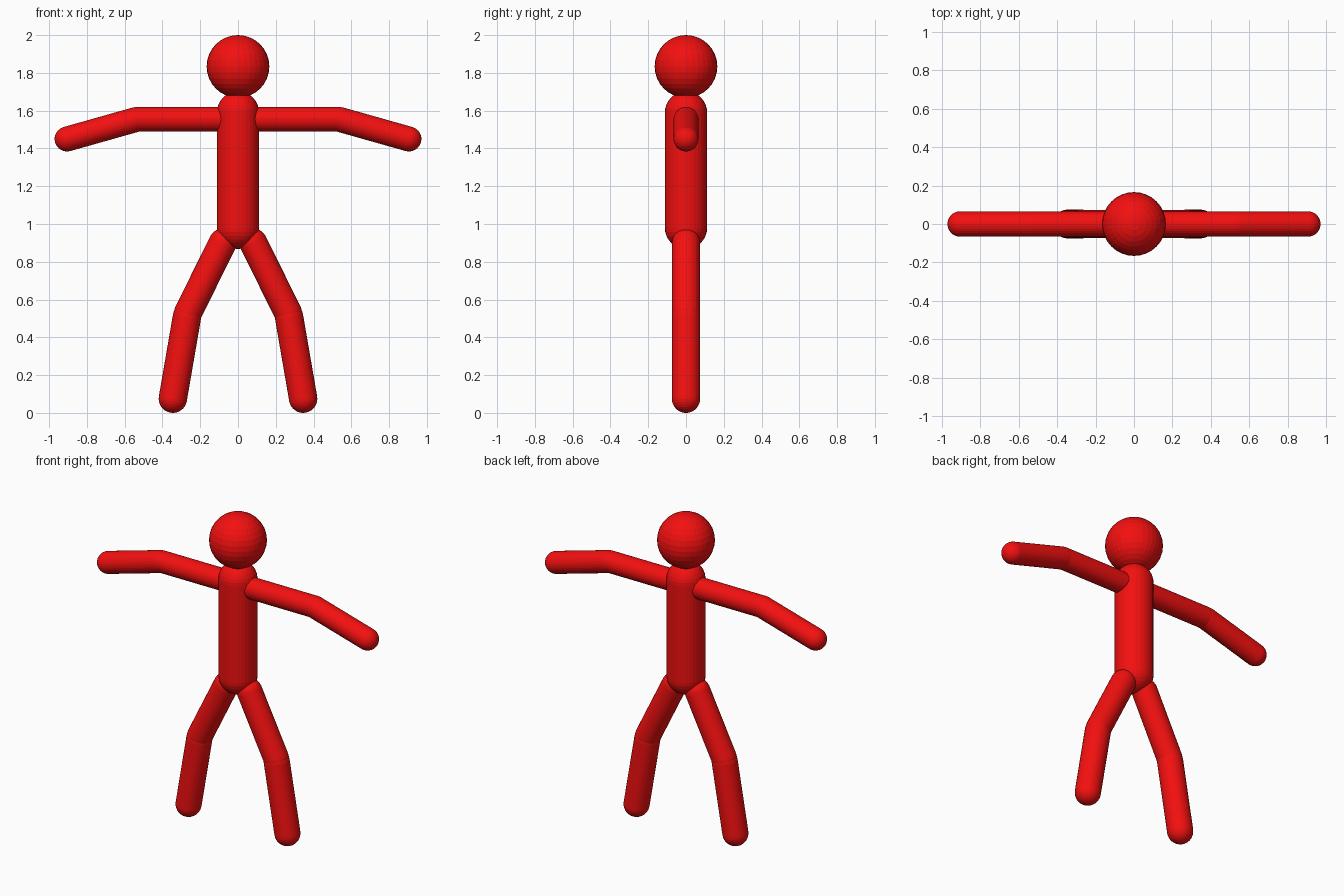
import bpy, bmesh
from math import sin, cos, pi
from mathutils import Vector

if "Cube" in bpy.data.objects:
    bpy.data.objects.remove(bpy.data.objects["Cube"])

SEGMENTS = 32
red = bpy.data.materials.new("red")
red.diffuse_color = (0.9, 0.005, 0.005, 1)
red.use_nodes = True
red.node_tree.nodes["Principled BSDF"].inputs["Base Color"].default_value = red.diffuse_color


def capsule(name, start, end, radius):
    """Round-ended rod between two points; equal points give a sphere."""
    a, b = Vector(start), Vector(end)
    length = (b - a).length
    # Half profile: lower cap, then upper cap, spun around the z axis
    angles = [-pi / 2 + pi / 16 * i for i in range(9)]
    profile = [(radius * cos(t), radius * sin(t)) for t in angles]
    profile += [(x, length - z) for x, z in reversed(profile)]
    bm = bmesh.new()
    verts = [bm.verts.new((x, 0, z)) for x, z in profile]
    edges = [bm.edges.new(pair) for pair in zip(verts, verts[1:])]
    bmesh.ops.spin(bm, geom=verts + edges, axis=(0, 0, 1), cent=(0, 0, 0),
                   angle=2 * pi, steps=SEGMENTS)
    bmesh.ops.remove_doubles(bm, verts=bm.verts, dist=1e-4)
    bmesh.ops.recalc_face_normals(bm, faces=bm.faces)
    mesh = bpy.data.meshes.new(name)
    bm.to_mesh(mesh)
    bm.free()
    mesh.materials.append(red)
    obj = bpy.data.objects.new(name, mesh)
    bpy.context.collection.objects.link(obj)
    obj.location = a
    if length > 0:
        obj.rotation_euler = (b - a).to_track_quat('Z', 'Y').to_euler()
    return obj


# Head and torso
capsule("head", (0, 0, 1.834), (0, 0, 1.834), 0.166)
capsule("torso", (0, 0, 0.98), (0, 0, 1.59), 0.112)

# Arms and legs, one set per side
for side, s in (("left", 1), ("right", -1)):
    capsule(side + "_upper_arm", (s * 0.09, 0, 1.555), (s * 0.53, 0, 1.555), 0.065)
    capsule(side + "_forearm", (s * 0.54, 0, 1.553), (s * 0.905, 0, 1.45), 0.066)
    capsule(side + "_thigh", (s * 0.08, 0, 0.902), (s * 0.265, 0, 0.53), 0.074)
    capsule(side + "_shin", (s * 0.27, 0, 0.51), (s * 0.345, 0, 0.075), 0.075)
